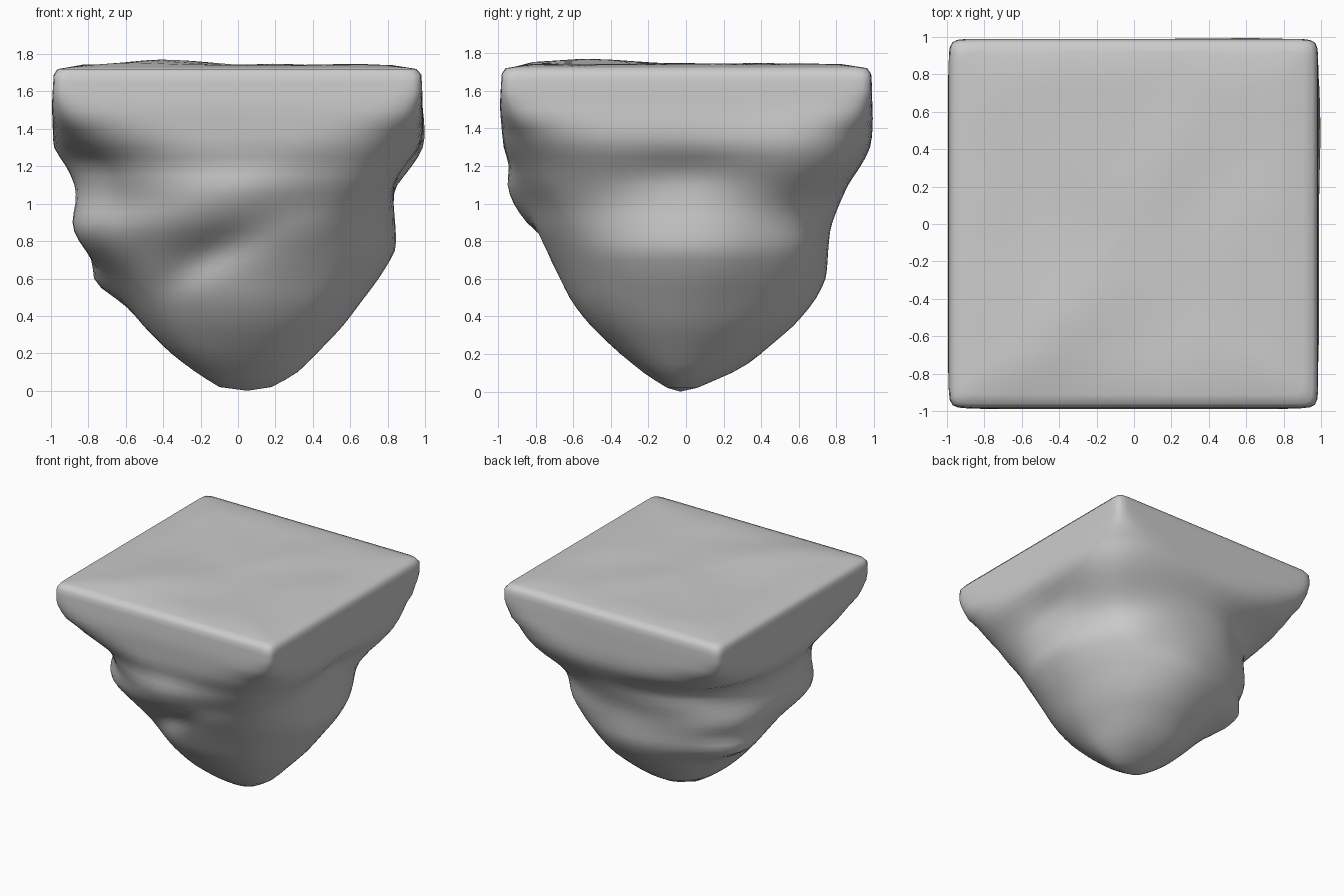
import bpy, bmesh
from math import cos, sin, pi, exp, radians
from mathutils import Vector, noise

N = 96  # points round each ring

# height, x min, x max, y min, y max, squareness of the section
PROFILE = [
    (0.02, -0.10, 0.18, -0.10, 0.06, 2.0),
    (0.10, -0.23, 0.33, -0.23, 0.24, 2.0),
    (0.20, -0.36, 0.43, -0.36, 0.39, 2.0),
    (0.35, -0.51, 0.57, -0.51, 0.58, 2.0),
    (0.48, -0.61, 0.67, -0.61, 0.69, 2.0),
    (0.60, -0.69, 0.76, -0.67, 0.75, 2.0),
    (0.75, -0.77, 0.85, -0.75, 0.76, 2.0),
    (0.88, -0.82, 0.84, -0.84, 0.77, 2.1),
    (1.00, -0.84, 0.83, -0.89, 0.82, 2.15),
    (1.10, -0.87, 0.85, -0.93, 0.87, 2.3),
    (1.20, -0.92, 0.92, -0.93, 0.93, 2.7),
    (1.30, -0.99, 0.98, -0.97, 0.98, 3.6),
    (1.40, -0.99, 0.99, -0.98, 0.99, 6.0),
    (1.52, -0.995, 0.985, -0.99, 0.99, 16.0),
    (1.62, -0.99, 0.985, -0.985, 0.99, 40.0),
    (1.69, -0.985, 0.98, -0.98, 0.985, 44.0),
    (1.72, -0.965, 0.955, -0.96, 0.965, 44.0),
]

# lumps and grooves: angle, height, angular width, height width, amount, tilt
DENTS = [
    (206, 0.85, 22, 0.18, 0.13, 0.0),    # front left lump
    (153, 0.58, 22, 0.10, 0.15, 0.0),    # low back left ledge
    (150, 0.80, 24, 0.14, 0.09, 0.0),    # back left bulge
    (115, 0.14, 25, 0.06, 0.04, 0.0),    # small knob near the tip
    (255, 0.73, 22, 0.08, -0.08, 0.35),  # slanted front groove
    (255, 0.98, 26, 0.13, 0.04, 0.30),   # brow above the groove
    (218, 1.24, 18, 0.08, -0.05, 0.0),   # hollow under front left rim
    (125, 1.12, 28, 0.09, -0.07, 0.0),   # hollow under back rim
    (0, 1.18, 20, 0.08, -0.05, 0.0),     # hollow under right rim
    (42, 1.16, 20, 0.18, 0.14, 0.0),     # back right shoulder
    (50, 0.80, 18, 0.18, 0.05, 0.0),     # back right bulge
    (-45, 1.12, 20, 0.18, 0.07, 0.0),    # front right shoulder
]


def lerp_profile(z):
    for p, q in zip(PROFILE, PROFILE[1:]):
        if z <= q[0]:
            t = (z - p[0]) / (q[0] - p[0])
            return [a + (b - a) * t for a, b in zip(p, q)]
    return list(PROFILE[-1])


def ring_point(z, ang):
    _, x0, x1, y0, y1, n = lerp_profile(z)
    k = max(0.0, 1 - z / 1.4)
    cx, cy = 0.05 * k, -0.03 * k
    c, s = cos(ang), sin(ang)
    a = x1 - cx if c > 0 else cx - x0
    b = y1 - cy if s > 0 else cy - y0
    r = ((abs(c) / a) ** n + (abs(s) / b) ** n) ** (-1 / n)
    for deg, zc, wa, wz, amt, tilt in DENTS:
        d = (ang - radians(deg) + pi) % (2 * pi) - pi
        dz = z - zc - tilt * d
        r += amt * exp(-(d / radians(wa)) ** 2 - (dz / wz) ** 2)
    # gentle rocky unevenness below the rim
    if 0.1 < z < 1.35:
        r += 0.012 * noise.noise(Vector((c * r * 3, s * r * 3, z * 3)))
    return Vector((cx + r * c, cy + r * s, z))


def top_height(x, y):
    bump = 0.03 * exp(-((x + 0.4) ** 2 + (y + 0.5) ** 2) / 0.08)
    return 1.74 + bump + 0.012 * noise.noise(Vector((x * 2.5, y * 2.5, 4)))


# Floating rock: lofted rings closed by a tip below and a flat slab top
bm = bmesh.new()
# angles crowd towards the four corners to keep them crisp
angles = [a + 0.17 * sin(4 * a) for a in (2 * pi * i / N for i in range(N))]
heights = [0.02, 0.06] + [0.1 + 0.05 * i for i in range(30)] + [1.60, 1.65, 1.69, 1.72]
rings = [[bm.verts.new(ring_point(z, a)) for a in angles] for z in heights]
for f in (0.95, 0.85, 0.72, 0.58, 0.44, 0.3, 0.15):
    ring = []
    for v in rings[len(heights) - 1]:
        x, y = v.co.x * f, v.co.y * f
        z = 1.728 if f == 0.95 else top_height(x, y)
        ring.append(bm.verts.new((x, y, z)))
    rings.append(ring)
for lo, hi in zip(rings, rings[1:]):
    for i in range(N):
        j = (i + 1) % N
        bm.faces.new((lo[i], lo[j], hi[j], hi[i]))
tip = bm.verts.new((0.05, -0.03, 0))
peak = bm.verts.new((0, 0, top_height(0, 0)))
for i in range(N):
    j = (i + 1) % N
    bm.faces.new((tip, rings[0][j], rings[0][i]))
    bm.faces.new((peak, rings[-1][i], rings[-1][j]))
# soften the horizontal banding of the rock body
body = [v for v in bm.verts if 0.1 < v.co.z < 1.45]
for _ in range(2):
    bmesh.ops.smooth_vert(bm, verts=body, factor=0.5,
                          use_axis_x=True, use_axis_y=True, use_axis_z=True)
bmesh.ops.recalc_face_normals(bm, faces=bm.faces)
for f in bm.faces:
    f.smooth = True

mesh = bpy.data.meshes.new("floating_rock")
bm.to_mesh(mesh)
bm.free()
rock = bpy.data.objects.new("floating_rock", mesh)
bpy.context.collection.objects.link(rock)
